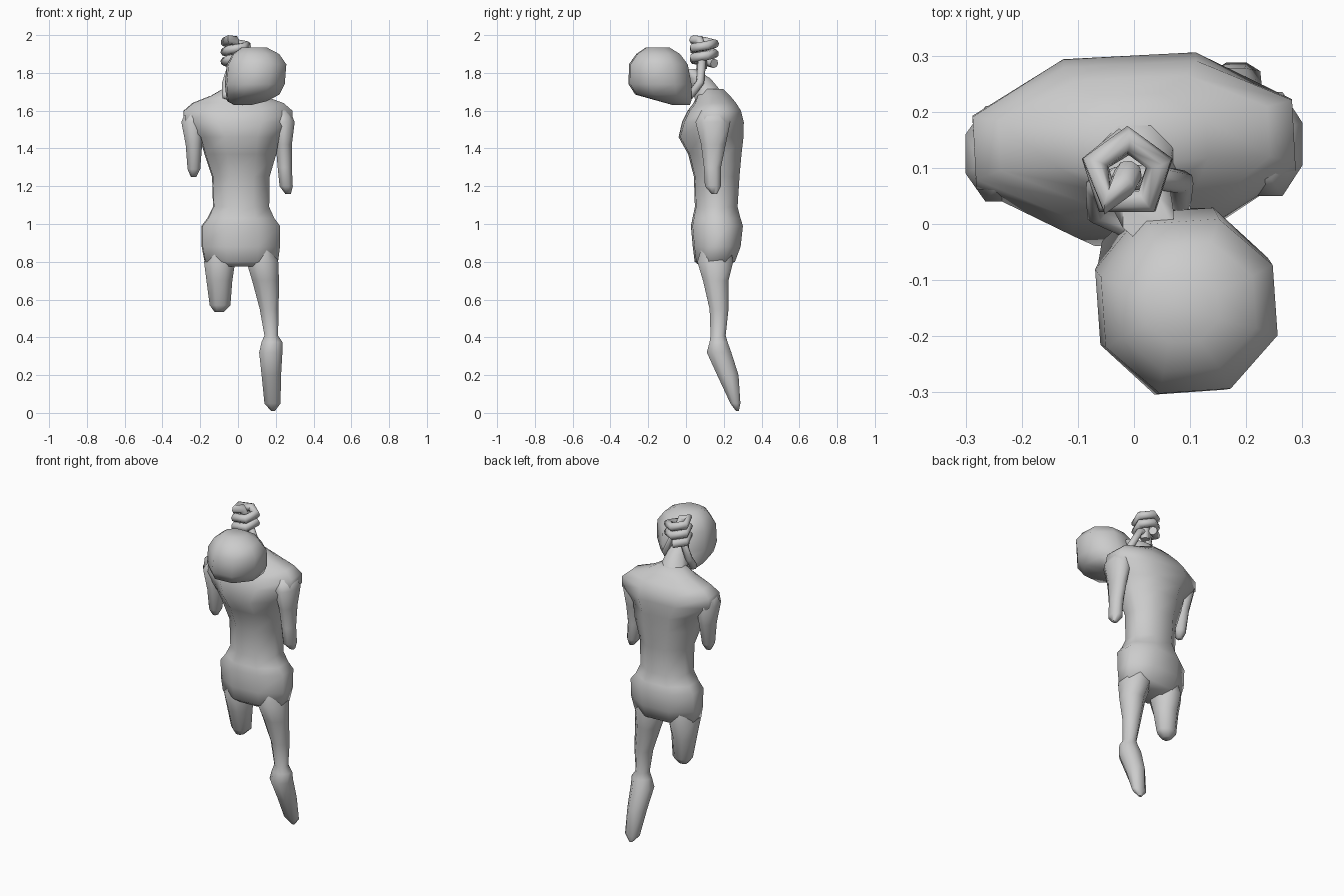
import bpy
import bmesh
import math
from mathutils import Matrix, Vector

default_cube = bpy.data.objects.get("Cube")
if default_cube:
    bpy.data.objects.remove(default_cube, do_unlink=True)

# One plain grey for the whole figure
grey = bpy.data.materials.new("plain grey")
grey.use_nodes = True
colour = (0.6, 0.6, 0.6, 1)
grey.diffuse_color = colour
grey.node_tree.nodes["Principled BSDF"].inputs["Base Color"].default_value = colour


def finish(obj):
    """Assign the material and smooth the soft edges."""
    obj.data.materials.clear()
    obj.data.materials.append(grey)
    bpy.ops.object.select_all(action="DESELECT")
    obj.select_set(True)
    bpy.context.view_layer.objects.active = obj
    bpy.ops.object.shade_smooth_by_angle(angle=math.radians(65))


def loft(name, rings, sides=8, yaw=0):
    """Skin a stack of rings given as (z, x min, x max, y min, y max)."""
    bm = bmesh.new()
    reach = 1 / math.cos(math.pi / sides)
    turn = Matrix.Rotation(math.radians(yaw), 3, "Z")
    loops = []
    for z, x0, x1, y0, y1 in rings:
        centre = Vector(((x0 + x1) / 2, (y0 + y1) / 2, z))
        loop = []
        for i in range(sides):
            a = math.tau * (i + 0.5) / sides
            offset = Vector(((x1 - x0) / 2 * reach * math.cos(a),
                             (y1 - y0) / 2 * reach * math.sin(a), 0))
            loop.append(bm.verts.new(centre + turn @ offset))
        loops.append(loop)
    for low, high in zip(loops, loops[1:]):
        for i in range(sides):
            j = (i + 1) % sides
            bm.faces.new((low[i], low[j], high[j], high[i]))
    bm.faces.new(loops[0])
    bm.faces.new(loops[-1])
    bmesh.ops.recalc_face_normals(bm, faces=bm.faces)
    mesh = bpy.data.meshes.new(name)
    bm.to_mesh(mesh)
    bm.free()
    obj = bpy.data.objects.new(name, mesh)
    bpy.context.collection.objects.link(obj)
    finish(obj)


def rope(name, points, radius, closed=False):
    """Sweep a thick round strand along straight segments."""
    curve = bpy.data.curves.new(name, "CURVE")
    curve.dimensions = "3D"
    curve.bevel_depth = radius
    curve.bevel_resolution = 2
    curve.use_fill_caps = True
    spline = curve.splines.new("POLY")
    spline.points.add(len(points) - 1)
    for point, co in zip(spline.points, points):
        point.co = (*co, 1)
    spline.use_cyclic_u = closed
    obj = bpy.data.objects.new(name, curve)
    bpy.context.collection.objects.link(obj)
    bpy.ops.object.select_all(action="DESELECT")
    obj.select_set(True)
    bpy.context.view_layer.objects.active = obj
    bpy.ops.object.convert(target="MESH")
    finish(bpy.context.object)


# Trunk: pelvis, narrow waist, chest and broad sloping shoulders
loft("torso", [
    (.775, -.1, .13, .08, .21),
    (.8, -.175, .21, .05, .255),
    (.88, -.19, .22, .04, .285),
    (.99, -.19, .22, .03, .297),
    (1.03, -.16, .19, .038, .285),
    (1.09, -.13, .163, .05, .27),
    (1.25, -.135, .165, .045, .28),
    (1.37, -.175, .2, .015, .29),
    (1.46, -.2, .215, -.035, .3),
    (1.54, -.285, .285, -.015, .3),
    (1.6, -.285, .285, .015, .285),
    (1.64, -.24, .24, .045, .26),
    (1.68, -.14, .13, .06, .23),
    (1.715, -.08, .07, .075, .195),
], yaw=3)

# Neck leaning forward into the drooping head
loft("neck", [
    (1.64, -.11, .1, .05, .23),
    (1.71, -.07, .07, .04, .18),
    (1.77, -.04, .06, -.01, .13),
    (1.82, -.02, .07, -.03, .05),
])
loft("head", [
    (1.63, -.02, .07, -.07, .02),
    (1.65, -.055, .15, -.14, .025),
    (1.685, -.06, .215, -.265, .025),
    (1.74, -.065, .243, -.3, .025),
    (1.845, -.055, .252, -.298, .005),
    (1.9, -.025, .215, -.26, -.035),
    (1.935, .02, .15, -.21, -.09),
], yaw=4)

# Arms cut off near the elbow
loft("left_arm", [
    (1.16, .25, .28, .135, .165),
    (1.2, .22, .29, .1, .185),
    (1.3, .21, .285, .095, .185),
    (1.42, .2, .285, .08, .21),
    (1.54, .18, .3, .05, .235),
    (1.6, .17, .275, .08, .21),
])
loft("right_arm", [
    (1.25, -.25, -.22, .1, .13),
    (1.29, -.267, -.2, .075, .155),
    (1.42, -.277, -.19, .06, .18),
    (1.54, -.3, -.18, .04, .21),
    (1.6, -.275, -.16, .07, .19),
])

# Longer leg with a knee and a tapering shin
loft("left_leg", [
    (.01, .175, .195, .265, .28),
    (.05, .14, .225, .235, .288),
    (.2, .125, .228, .165, .278),
    (.32, .112, .235, .11, .24),
    (.375, .125, .235, .125, .22),
    (.41, .14, .212, .13, .21),
    (.55, .115, .215, .125, .225),
    (.7, .075, .217, .09, .225),
    (.8, .045, .213, .06, .25),
    (.9, .06, .18, .09, .23),
])
loft("right_thigh", [
    (.535, -.125, -.075, .14, .19),
    (.57, -.15, -.04, .12, .215),
    (.7, -.167, -.03, .09, .225),
    (.8, -.18, -.015, .06, .25),
    (.9, -.15, -.03, .09, .23),
])

# Rope: a five-sided coil above a loop round the neck
sides, turns, pitch = 5, 2.4, .052
coil = []
for step in range(int(sides * turns) + 1):
    a = math.pi / 2 + math.tau * step / sides
    coil.append((-.012 + .06 * math.cos(a), .09 + .06 * math.sin(a),
                 1.85 + pitch * step / sides))
coil += [(-.02, .07, 1.975), (-.01, .09, 1.92)]
rope("rope_coil", coil, .025)
rope("rope_core", [(-.01, .085, z) for z in (1.82, 1.93)], .025)
rope("neck_loop", [
    (-.03, .08, 1.86), (-.065, .065, 1.74), (-.065, .02, 1.68),
    (.02, -.02, 1.65), (.08, .03, 1.69), (.085, .075, 1.75), (.03, .085, 1.86),
], .022, closed=True)
